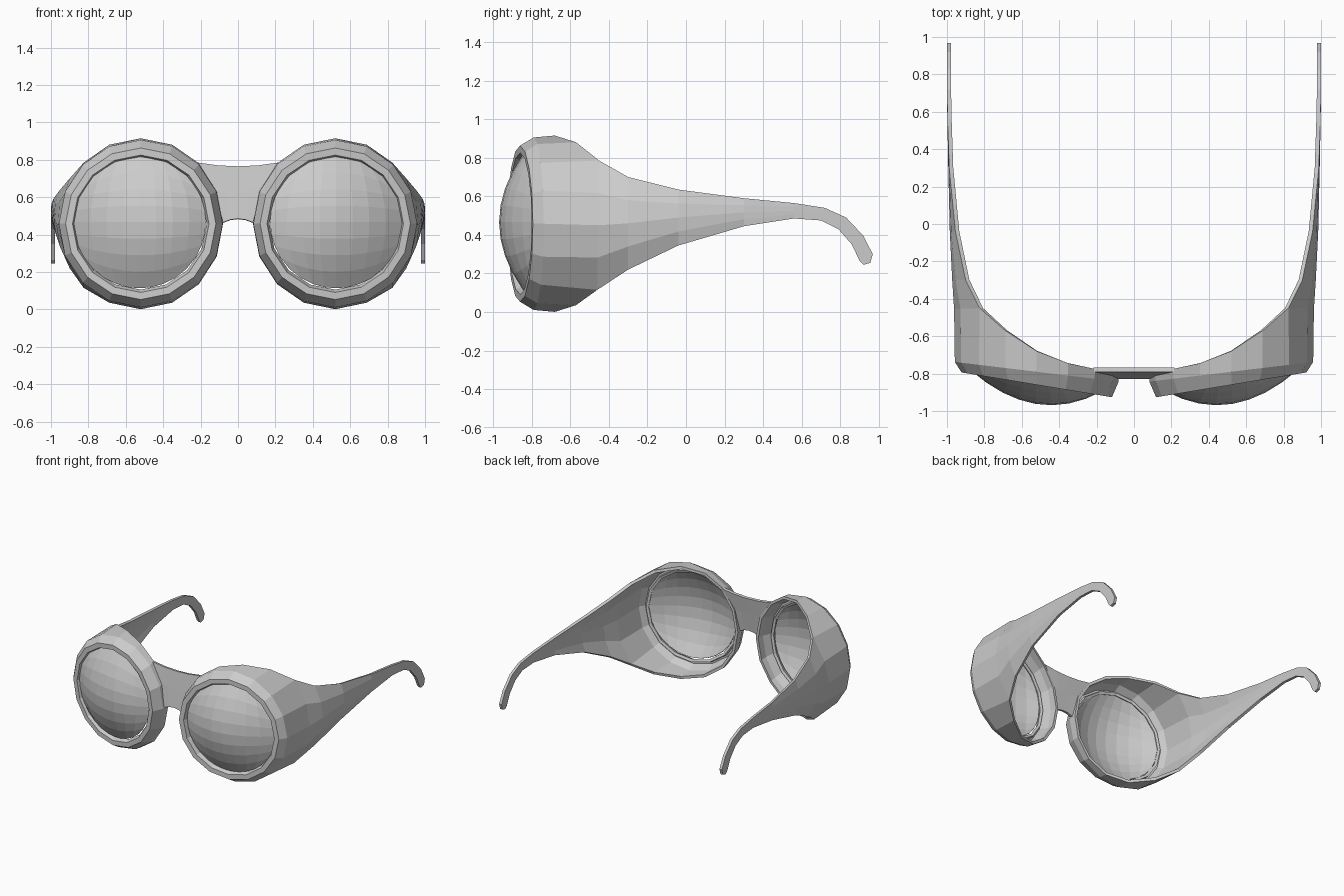
import bpy
import bmesh
from math import sin, cos, pi, sqrt

if "Cube" in bpy.data.objects:
    bpy.data.objects.remove(bpy.data.objects["Cube"])

grey = bpy.data.materials.new("plain grey")
grey.use_nodes = True
grey.diffuse_color = (0.6, 0.6, 0.6, 1)
grey.node_tree.nodes["Principled BSDF"].inputs["Base Color"].default_value = (0.6, 0.6, 0.6, 1)

SIDES = 16
CX, CZ = 0.52, 0.458


def finish(bm, name, thickness, mirror):
    """Turn a sheet into a thin flat-shaded part, thickened inwards."""
    mesh = bpy.data.meshes.new(name)
    bm.to_mesh(mesh)
    bm.free()
    mesh.materials.append(grey)
    obj = bpy.data.objects.new(name, mesh)
    bpy.context.collection.objects.link(obj)
    solid = obj.modifiers.new("thickness", "SOLIDIFY")
    solid.thickness = thickness
    solid.offset = -1
    if mirror:
        obj.modifiers.new("other_side", "MIRROR")
    return obj


def loft(bm, rows, closed=False):
    """Bridge neighbouring rows of vertices with quads."""
    for a, b in zip(rows, rows[1:]):
        n = len(a)
        for k in range(n if closed else n - 1):
            j = (k + 1) % n
            bm.faces.new((a[k], b[k], b[j], a[j]))


# Eye cup and temple: one continuous sheet
bm = bmesh.new()


def ring(radius, height, y, tilt):
    row = []
    for k in range(SIDES):
        a = 2 * pi * k / SIDES
        x = radius * cos(a)
        row.append(bm.verts.new((CX + x, y + tilt * x, CZ + height * sin(a))))
    return row


rings = [
    ring(0.352, 0.352, -0.825, 0.165),   # groove around the lens
    ring(0.365, 0.367, -0.86, 0.165),    # inner lip
    ring(0.402, 0.405, -0.86, 0.165),    # outer lip
    ring(0.438, 0.447, -0.79, 0.12),     # front of the cup
]

# Temple sections: top y, top z, bottom y, bottom z, edge x, middle x
sections = [
    (-0.45, 0.785, -0.46, 0.115, 0.825, 0.962),
    (-0.30, 0.70, -0.30, 0.22, 0.90, 0.972),
    (-0.04, 0.635, -0.04, 0.345, 0.955, 0.985),
    (0.30, 0.59, 0.30, 0.445, 0.988, 0.993),
    (0.56, 0.565, 0.56, 0.485, 0.997, 0.998),
    (0.72, 0.54, 0.70, 0.475, 1, 1),
    (0.83, 0.49, 0.79, 0.43, 1, 1),
    (0.92, 0.395, 0.86, 0.35, 1, 1),
    (0.968, 0.30, 0.90, 0.265, 1, 1),
    (0.955, 0.255, 0.92, 0.245, 1, 1),
]
temple = []
for yt, zt, yb, zb, xe, xm in sections:
    row = []
    for k in range(-2, 3):
        t = k / 2
        f = (t + 1) / 2
        row.append(bm.verts.new((xm - (xm - xe) * t * t, yb + (yt - yb) * f, zb + (zt - zb) * f)))
    temple.append(row)

# Back edge of the cup, curving round the face, keyed by steps from the outer side
edge_y = {3: -0.57, 4: -0.68, 5: -0.745, 6: -0.775, 7: -0.78, 8: -0.78}
back = []
for k in range(SIDES):
    step = k if k <= SIDES // 2 else k - SIDES
    if abs(step) <= 2:
        back.append(temple[0][step + 2])
    else:
        a = 2 * pi * k / SIDES
        back.append(bm.verts.new((CX + 0.44 * cos(a), edge_y[abs(step)], CZ + 0.457 * sin(a))))
loft(bm, rings + [back], closed=True)
loft(bm, temple)
finish(bm, "eye_cups_and_temples", 0.022, True)

# Domed lenses: a grid rounded into a disc and bulged forward
bm = bmesh.new()
N = 8
R = 0.353
rows = []
for i in range(N + 1):
    u = 2 * i / N - 1
    row = []
    for j in range(N + 1):
        v = 2 * j / N - 1
        x, z = u * sqrt(1 - v * v / 2), v * sqrt(1 - u * u / 2)
        bulge = 0.125 * (1 - x * x - z * z)
        row.append(bm.verts.new((CX + 0.005 + R * x, -0.837 + 0.165 * R * x - bulge, CZ + 0.008 + R * z)))
    rows.append(row)
loft(bm, rows)
finish(bm, "lenses", 0.006, True)

# Nose bridge: half width, y, side z, middle z for each row
bm = bmesh.new()
rows = []
for half, y, zs, zm in ((0.08, -0.83, 0.465, 0.485), (0.125, -0.81, 0.64, 0.63), (0.215, -0.79, 0.785, 0.765)):
    row = []
    for i in range(-2, 3):
        s = i / 2
        row.append(bm.verts.new((half * s, y, zm + (zs - zm) * s * s)))
    rows.append(row)
loft(bm, rows)
bmesh.ops.reverse_faces(bm, faces=bm.faces[:])
finish(bm, "nose_bridge", 0.022, False)
